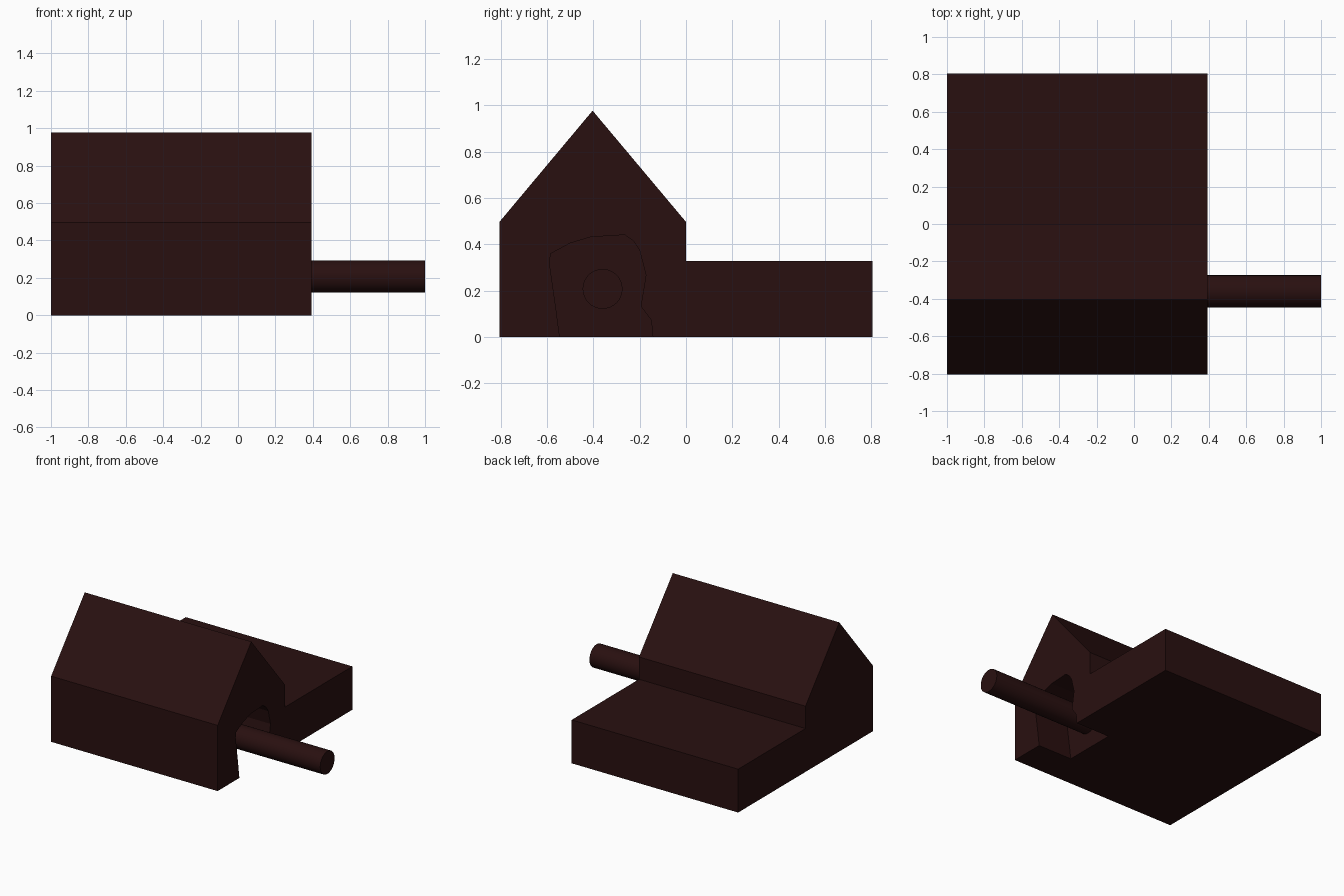
import bpy
import bmesh
from math import radians

if "Cube" in bpy.data.objects:
    bpy.data.objects.remove(bpy.data.objects["Cube"])

mat = bpy.data.materials.new("dark_brown")
mat.diffuse_color = (0.022, 0.005, 0.005, 1.0)
mat.use_nodes = True
mat.node_tree.nodes["Principled BSDF"].inputs["Base Color"].default_value = mat.diffuse_color


def extrude_x(name, profile, x0, x1):
    """Solid made by sweeping a (y, z) profile from x0 to x1."""
    bm = bmesh.new()
    face = bm.faces.new([bm.verts.new((x0, y, z)) for y, z in profile])
    ext = bmesh.ops.extrude_face_region(bm, geom=[face])
    moved = [g for g in ext["geom"] if isinstance(g, bmesh.types.BMVert)]
    bmesh.ops.translate(bm, vec=(x1 - x0, 0, 0), verts=moved)
    bmesh.ops.recalc_face_normals(bm, faces=bm.faces)
    mesh = bpy.data.meshes.new(name)
    bm.to_mesh(mesh)
    bm.free()
    obj = bpy.data.objects.new(name, mesh)
    bpy.context.collection.objects.link(obj)
    mesh.materials.append(mat)
    return obj


# Gabled body with a low flat-roofed wing behind it
house = extrude_x("house_body", [
    (-0.805, 0), (-0.805, 0.497), (-0.403, 0.977), (0, 0.497),
    (0, 0.328), (0.805, 0.328), (0.805, 0)], -1.0, 0.393)

# Irregular arched opening, open at the right end and underneath
opening = extrude_x("opening_cutter", [
    (-0.545, -0.1), (-0.545, 0), (-0.56, 0.116), (-0.589, 0.32),
    (-0.584, 0.36), (-0.50, 0.405), (-0.41, 0.432), (-0.264, 0.441),
    (-0.225, 0.413), (-0.20, 0.374), (-0.173, 0.267), (-0.195, 0.133),
    (-0.15, 0.073), (-0.143, 0), (-0.143, -0.1)], 0.11, 0.6)
cut = house.modifiers.new("opening", "BOOLEAN")
cut.operation = "DIFFERENCE"
cut.solver = "EXACT"
cut.object = opening
opening.hide_render = True
opening.hide_set(True)

# Round rod running out of the opening
bpy.ops.mesh.primitive_cylinder_add(
    vertices=32, radius=0.086, depth=0.89,
    location=(0.555, -0.36, 0.208), rotation=(0, radians(90), 0))
rod = bpy.context.object
rod.name = "rod"
rod.data.materials.append(mat)
bpy.ops.object.shade_smooth_by_angle(angle=radians(30))
